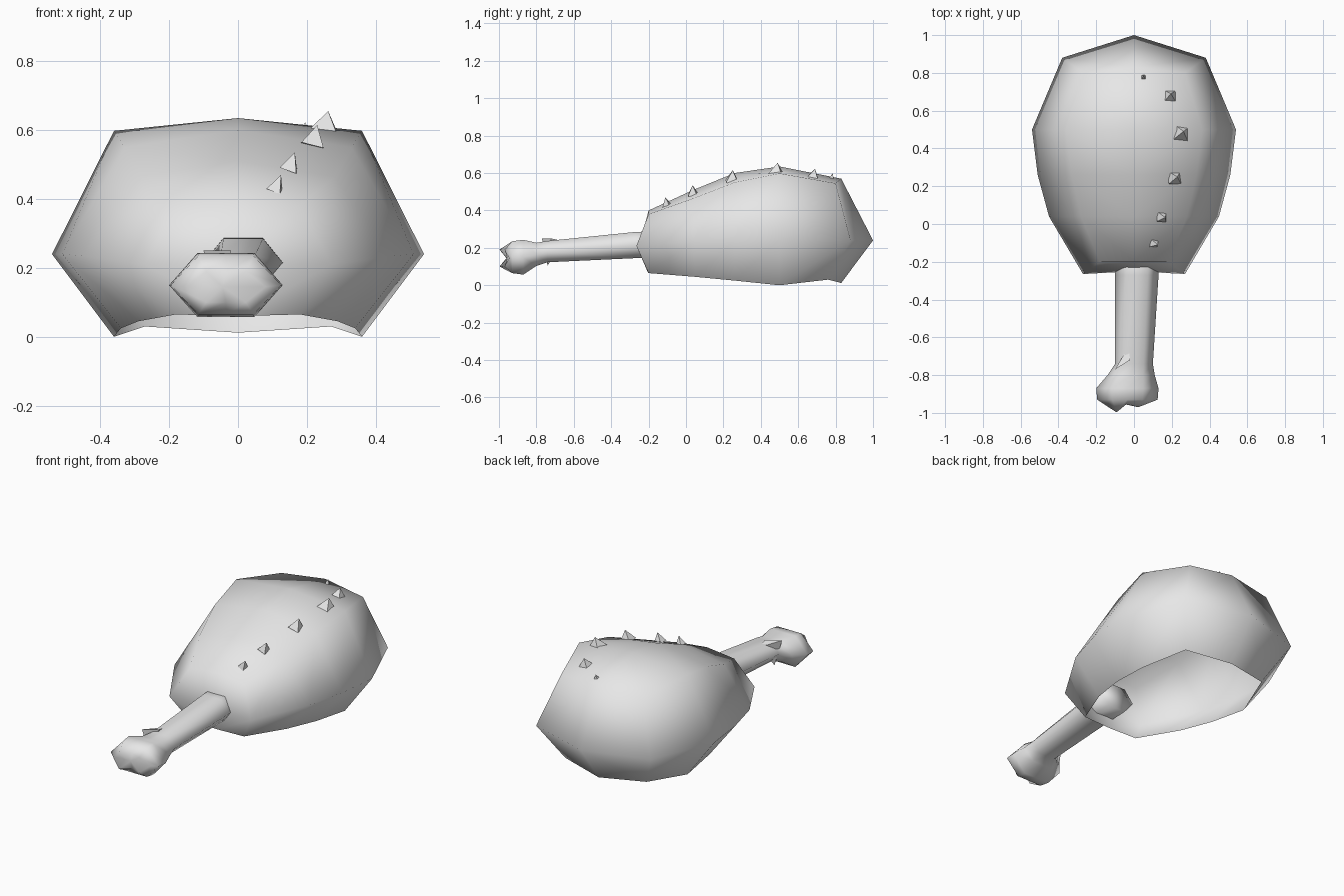
import bpy, bmesh, math
from mathutils import Vector

old = bpy.data.objects.get("Cube")
if old:
    bpy.data.objects.remove(old, do_unlink=True)

grey = bpy.data.materials.new("light_grey")
grey.use_nodes = True
grey.diffuse_color = (0.8, 0.8, 0.8, 1)
grey.node_tree.nodes["Principled BSDF"].inputs["Base Color"].default_value = (0.8, 0.8, 0.8, 1)


def finish(bm, name, smooth=True):
    mesh = bpy.data.meshes.new(name)
    bmesh.ops.recalc_face_normals(bm, faces=bm.faces)
    for f in bm.faces:
        f.smooth = smooth
    bm.to_mesh(mesh)
    bm.free()
    mesh.materials.append(grey)
    ob = bpy.data.objects.new(name, mesh)
    bpy.context.collection.objects.link(ob)
    return ob


# Meat: half shell, open underneath, lofted from three rings and mirrored
bottom = [(0, -.2, .06), (.18, -.2, .065), (.29, .05, .045), (.34, .26, .025),
          (.36, .5, .0), (.27, .76, .03), (0, .83, .012)]
middle = [(0, -.25, .21), (.27, -.265, .21), (.45, .04, .235), (.51, .26, .24),
          (.54, .5, .24), (.38, .88, .24), (0, 1, .24)]
top = [(0, -.2, .4), (.18, -.2, .38), (.28, .04, .465), (.33, .26, .55),
       (.36, .5, .598), (.27, .8, .545), (0, .83, .57)]
crown = [(0, .04, .51), (0, .26, .6), (0, .5, .635)]

bm = bmesh.new()
b, m, t, c = [[bm.verts.new(p) for p in row] for row in (bottom, middle, top, crown)]
for low, high in ((b, m), (m, t)):
    for i in range(len(low) - 1):
        bm.faces.new((low[i], low[i + 1], high[i + 1], high[i]))
ridge = [t[0]] + c + [t[6]]
bm.faces.new((t[0], t[1], t[2], c[0]))
for i in range(2, 4):
    bm.faces.new((c[i - 2], t[i], t[i + 1], c[i - 1]))
bm.faces.new((c[2], t[4], t[5], t[6]))
# Orient the open shell outward before mirroring
meat = finish(bm, "meat")
center = Vector((0, .4, .3))
face = meat.data.polygons[7]
if face.normal.dot(face.center - center) < 0:
    meat.data.flip_normals()
mirror = meat.modifiers.new("Mirror", "MIRROR")
mirror.use_axis[0] = True
mirror.use_clip = True

# Bone: flattened hexagonal sections (y, centre x, centre z, half width, half height)
sections = [(-.13, .015, .22, .115, .07), (-.27, .015, .215, .115, .07),
            (-.74, .0, .18, .1, .057), (-.8, -.015, .165, .125, .062),
            (-.87, -.035, .15, .165, .093), (-.93, -.035, .15, .16, .085),
            (-.985, -.035, .145, .115, .045)]
hexagon = [(1, 0), (.5, 1), (0, 1), (-.5, 1), (-1, 0), (-.5, -1), (0, -1), (.5, -1)]
bm = bmesh.new()
rings = []
for y, cx, cz, rx, rz in sections:
    rings.append([bm.verts.new((cx + u * rx, y, cz + v * rz)) for u, v in hexagon])
for r0, r1 in zip(rings, rings[1:]):
    for i in range(8):
        j = (i + 1) % 8
        bm.faces.new((r0[i], r0[j], r1[j], r1[i]))
# Notch between the two knuckles
for i in (2, 6):
    rings[-1][i].co.y += .035
for i in (0, 1, 7):
    rings[-1][i].co.y += .015
for i in (0, 4):
    rings[-1][i].co.y += .025
for i in (3, 5):
    rings[-1][i].co.y -= .012
dent = bm.verts.new((-.045, -.955, .145))
for i in range(8):
    bm.faces.new((rings[-1][i], rings[-1][(i + 1) % 8], dent))
bm.faces.new(rings[0])
bone = finish(bm, "bone")

# Thin splinter crossing the shaft behind the knuckles
bm = bmesh.new()
tip, a, d, low = [bm.verts.new(p) for p in
                  ((-.03, -.65, .235), (-.1, -.77, .25), (-.02, -.72, .25), (-.07, -.74, .105))]
for tri in ((tip, a, d), (tip, a, low), (a, d, low), (d, tip, low)):
    bm.faces.new(tri)
finish(bm, "bone_splinter", False)

# Studs: pyramids along the upper side (tip x, y, z, size)
studs = [(.125, -.11, .47, .042), (.165, .035, .535, .05), (.23, .25, .615, .065),
         (.262, .49, .655, .09), (.195, .69, .622, .08), (.05, .785, .598, .042)]
for n, (x, y, z, size) in enumerate(studs):
    bm = bmesh.new()
    height = size * .5 + .03
    bmesh.ops.create_cone(bm, cap_ends=True, segments=4, radius1=size * .72,
                          radius2=0, depth=height)
    for v in bm.verts:
        v.co.z -= height / 2
    stud = finish(bm, f"stud_{n + 1}", False)
    stud.location = (x, y, z)
    stud.rotation_euler = (.35 - .6 * (y + .11), .22, math.radians(38 + 5 * (n % 3)))
